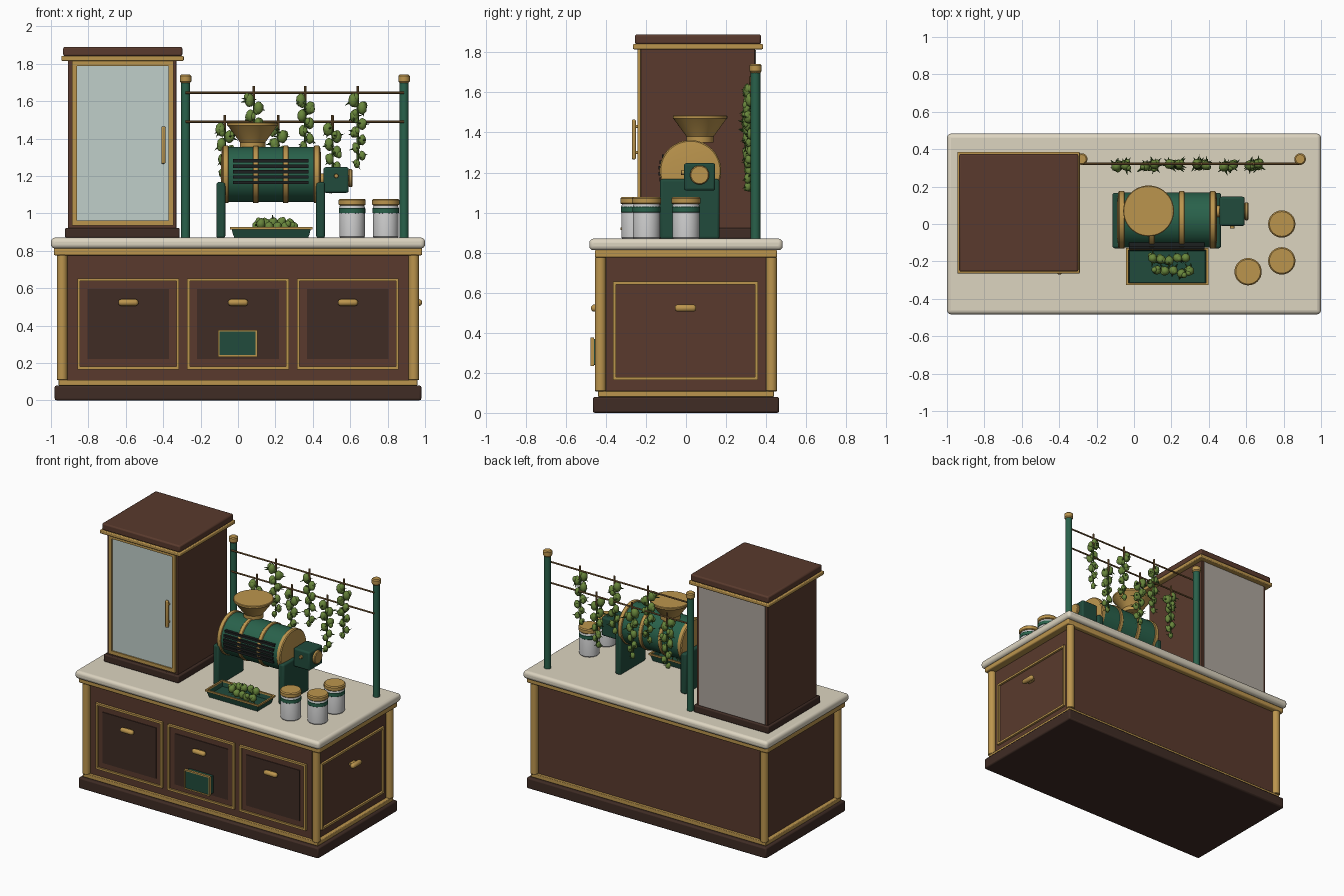
import bpy, bmesh, math, random
from mathutils import Matrix, Vector

if "Cube" in bpy.data.objects:
    bpy.data.objects.remove(bpy.data.objects["Cube"])

random.seed(4)

def mat(name, r, g, b):
    m = bpy.data.materials.new(name)
    m.diffuse_color = (r, g, b, 1)
    m.use_nodes = True
    m.node_tree.nodes["Principled BSDF"].inputs["Base Color"].default_value = m.diffuse_color
    return m

WOOD = mat("wood", .10, .042, .026)
DARK = mat("dark_wood", .05, .025, .018)
BRASS = mat("brass", .50, .30, .075)
GREEN = mat("green_enamel", .022, .12, .07)
DEEP = mat("deep_green", .015, .07, .045)
STONE = mat("stone", .72, .66, .53)
GLASS = mat("glass", .53, .62, .59)
LINER = mat("liner", .42, .38, .34)
WHITE = mat("jar_white", .75, .76, .77)
BLACK = mat("vent_black", .012, .014, .014)
LEAF = mat("leaf", .14, .24, .045)
LEAF_DARK = mat("leaf_dark", .06, .13, .025)
WIRE = mat("wire", .22, .12, .04)

def finish(name, bm, mats, bevel=0, segs=2, smooth=True):
    me = bpy.data.meshes.new(name)
    bmesh.ops.recalc_face_normals(bm, faces=bm.faces)
    bm.to_mesh(me)
    bm.free()
    ob = bpy.data.objects.new(name, me)
    bpy.context.collection.objects.link(ob)
    for m in mats:
        me.materials.append(m)
    if bevel:
        b = ob.modifiers.new("bevel", 'BEVEL')
        b.width, b.segments = bevel, segs
    if smooth:
        bpy.ops.object.select_all(action='DESELECT')
        ob.select_set(True)
        bpy.context.view_layer.objects.active = ob
        bpy.ops.object.shade_smooth_by_angle(angle=math.radians(35))
    return ob

def add_box(bm, x0, x1, y0, y1, z0, z1):
    m = Matrix.Translation(((x0 + x1) / 2, (y0 + y1) / 2, (z0 + z1) / 2)) @ \
        Matrix.Diagonal((x1 - x0, y1 - y0, z1 - z0, 1))
    bmesh.ops.create_cube(bm, size=1, matrix=m)

def box(name, m, x0, x1, y0, y1, z0, z1, bevel=.004, segs=2):
    bm = bmesh.new()
    add_box(bm, x0, x1, y0, y1, z0, z1)
    return finish(name, bm, [m], bevel, segs, bevel > 0)

def lathe(name, m, profile, origin, axis='Z', n=32):
    """Closed solid of revolution; profile is (radius, distance along axis)."""
    bm = bmesh.new()
    rings = [[bm.verts.new((r * math.cos(2 * math.pi * i / n), r * math.sin(2 * math.pi * i / n), h))
              for i in range(n)] for r, h in profile]
    for a, b in zip(rings, rings[1:]):
        for i in range(n):
            bm.faces.new((a[i], a[(i + 1) % n], b[(i + 1) % n], b[i]))
    bm.faces.new(rings[0])
    bm.faces.new(rings[-1])
    rot = {'Z': Matrix(), 'X': Matrix.Rotation(math.pi / 2, 4, 'Y'),
           'Y': Matrix.Rotation(math.pi / 2, 4, 'X')}[axis]
    bm.transform(Matrix.Translation(origin) @ rot)
    return finish(name, bm, [m])

def rod(name, m, r, length, origin, axis='Z', c=.003, n=24):
    return lathe(name, m, [(r - c, 0), (r, c), (r, length - c), (r - c, length)], origin, axis, n)

def frame(name, m, u0, u1, z0, z1, d0, d1, t, side=False):
    """Rectangular border on a front (x,z) or side (y,z) face."""
    bm = bmesh.new()
    for a, b, c, d in ((u0, u1, z0, z0 + t), (u0, u1, z1 - t, z1),
                       (u0, u0 + t, z0 + t, z1 - t), (u1 - t, u1, z0 + t, z1 - t)):
        add_box(bm, *((d0, d1, a, b, c, d) if side else (a, b, d0, d1, c, d)))
    return finish(name, bm, [m], smooth=False)

def pull(name, origin, axis):
    c = .018
    return lathe(name, BRASS, [(.006, 0), (.014, .005), (c, .014), (c, .093), (.014, .102), (.006, .107)],
                 origin, axis, 20)

# Counter carcass
box("plinth", DARK, -.98, .98, -.465, .465, 0, .08, .01)
box("counter_body", WOOD, -.93, .93, -.42, .42, .07, .80, .003)
box("lower_trim", BRASS, -.96, .96, -.44, .44, .08, .11)
box("upper_trim", BRASS, -.985, .985, -.455, .455, .775, .815, .008)
box("countertop", STONE, -1, 1, -.483, .483, .812, .87, .022, 4)
for sx in (-1, 1):
    for sy in (-1, 1):
        rod("corner_column", BRASS, .028, .67, (sx * .94, sy * .427, .108))

# Front doors
for cx in (-.587, 0, .587):
    frame("door_frame", BRASS, cx - .272, cx + .272, .165, .652, -.438, -.415, .015)
    box("door_panel", WOOD, cx - .257, cx + .257, -.426, -.41, .18, .637, 0)
    box("door_inset", DARK, cx - .218, cx + .218, -.431, -.42, .22, .595, 0)
    pull("door_pull", (cx - .053, -.457, .523), 'X')
    box("pull_mount", BRASS, cx - .03, cx + .03, -.455, -.42, .515, .531, 0)
box("plaque", DEEP, -.10, .10, -.474, -.42, .24, .37, .003)
frame("plaque_border", BRASS, -.107, .103, .233, .377, -.478, -.46, .009)

# Side door
frame("side_frame", BRASS, -.365, .36, .165, .655, .925, .945, .015, True)
pull("side_pull", (.967, .051, .523), 'Y')
box("side_pull_mount", BRASS, .925, .967, -.03, .025, .515, .531, 0)

# Tall cabinet
box("cabinet_base", DARK, -.925, -.312, -.25, .36, .868, .922, .008)
box("cabinet_body", WOOD, -.91, -.33, -.228, .345, .91, 1.825, .004)
box("cabinet_cornice", BRASS, -.945, -.29, -.265, .385, 1.815, 1.842, .006)
box("cabinet_top", WOOD, -.935, -.298, -.255, .375, 1.84, 1.89, .01)
frame("glass_frame", BRASS, -.888, -.345, .935, 1.815, -.243, -.222, .026)
box("glass_door", GLASS, -.865, -.368, -.234, -.222, .958, 1.795, 0)
box("cabinet_back", LINER, -.89, -.35, .335, .349, .925, 1.812, 0)
box("cabinet_handle", BRASS, -.41, -.387, -.27, -.25, 1.265, 1.465, .008, 3)
for z in (1.30, 1.43):
    rod("handle_mount", BRASS, .008, .04, (-.398, -.22, z), 'Y')

# Drying rack
for x in (-.28, .888):
    rod("rack_post", GREEN, .024, .84, (x, .347, .868))
    lathe("post_cap", BRASS, [(.024, 0), (.031, .008), (.031, .036), (.024, .043)], (x, .347, 1.698))
for z in (1.645, 1.49):
    rod("rack_wire", WIRE, .006, 1.168, (-.28, .322, z), 'X', .001, 10)

def add_bud(bm, p, r, stretch=1.2, leaves=3):
    """Knobbly bud with small pointed leaves."""
    for k in range(4):
        off = Vector((random.uniform(-.5, .5), random.uniform(-.5, .5), random.uniform(-.6, .6))) * (r if k else 0)
        s = r * (1 if k == 0 else .65)
        bmesh.ops.create_icosphere(bm, subdivisions=2, radius=s, matrix=Matrix.Translation(p + off)
                                   @ Matrix.Diagonal((.85, .85, stretch, 1)))
    for k in range(leaves):
        d = Vector((random.uniform(-1, 1), random.uniform(-1, 1), random.uniform(-.9, .3))).normalized()
        before = set(bm.faces)
        bmesh.ops.create_cone(bm, cap_ends=True, segments=4, radius1=r * .28, radius2=0, depth=r * 1.3,
                              matrix=Matrix.Translation(p + d * r * 1.15) @ d.to_track_quat('Z', 'Y').to_matrix().to_4x4())
        for f in bm.faces:
            if f not in before:
                f.material_index = 1

def bunch(x, top, length):
    rod("bunch_hook", WIRE, .007, .10, (x, .322, top - .065), 'Z', .001, 8)
    rod("bunch_stem", LEAF_DARK, .006, length - .07, (x, .318, top - length + .03), 'Z', .001, 6)
    bm = bmesh.new()
    n = 9
    for i in range(n):
        t = i / (n - 1)
        r = .031 - .011 * t
        sway = .024 * (1 if i % 2 else -1) * (1 - .4 * t)
        p = Vector((x + sway + .01 * t, .316 + random.uniform(-.012, .008), top - .04 - t * (length - .07)))
        add_bud(bm, p, r)
    finish("hanging_bunch", bm, [LEAF, LEAF_DARK])

for x, top, length in ((.085, 1.645, .40), (.36, 1.645, .40), (.64, 1.645, .41),
                       (-.07, 1.49, .39), (.215, 1.49, .39), (.505, 1.49, .39)):
    bunch(x, top, length)

# Drum mill
AX = (.022, 1.208)
for x in (-.115, .418):
    box("drum_leg", DEEP, x, x + .047, -.13, .167, .868, 1.167, .012, 3)
rod("drum", GREEN, .147, .50, (-.075, *AX), 'X', .003, 48)
for x in (.08, .24):
    rod("drum_band", BRASS, .154, .03, (x, *AX), 'X', .004, 48)
lathe("drum_end_left", BRASS, [(.10, -.012), (.148, -.006), (.154, 0), (.154, .025), (.148, .028)],
      (-.078, *AX), 'X', 48)
lathe("drum_end_right", BRASS, [(.148, 0), (.154, .004), (.154, .028), (.148, .034), (.10, .04)],
      (.405, *AX), 'X', 48)
for i in range(5):
    z = 1.165 + .029 * i
    y = AX[0] - math.sqrt(.152 ** 2 - (z - AX[1]) ** 2)
    box("drum_vent", BLACK, -.027, .378, y - .008, y + .03, z - .009, z + .009, 0)
lathe("hopper", BRASS, [(.068, 0), (.068, .03), (.13, .115), (.136, .12), (.136, .132), (.132, .135)],
      (.078, .07, 1.35), 'Z', 48)

# Motor
rod("motor_shaft", BRASS, .03, .06, (.42, .068, 1.182), 'X')
box("motor_box", DEEP, .457, .592, -.01, .146, 1.11, 1.247, .012, 3)
rod("motor_knob", BRASS, .048, .022, (.59, .068, 1.188), 'X', .005)
rod("motor_button", BRASS, .012, .02, (.525, -.005, 1.20), 'Y', .002, 16)

# Collecting tray: tapered walls with an open top
bm = bmesh.new()
add_box(bm, -.035, .39, -.32, -.135, .869, .92)
for v in bm.verts:
    if v.co.z < .9:
        v.co.x += .015 if v.co.x < .1 else -.015
        v.co.y += .012 if v.co.y < -.2 else -.012
top = [f for f in bm.faces if all(v.co.z > .9 for v in f.verts)]
bmesh.ops.inset_region(bm, faces=top, thickness=.012)
bmesh.ops.translate(bm, verts=top[0].verts, vec=(0, 0, -.035))
finish("tray", bm, [DEEP], smooth=False)
bm = bmesh.new()
for a in ((-.042, .397, -.327, -.315), (-.042, .397, -.14, -.128),
          (-.042, -.03, -.315, -.14), (.385, .397, -.315, -.14)):
    add_box(bm, *a, .914, .926)
finish("tray_rim", bm, [BRASS], smooth=False)
bm = bmesh.new()
for i in range(10):
    p = Vector((.10 + .022 * i, -.19 - .07 * (i % 2) + random.uniform(-.015, .015),
                random.uniform(.925, .955)))
    add_bud(bm, p, .029, 1)
finish("tray_buds", bm, [LEAF, LEAF_DARK])

# Jars
for x, y in ((.61, -.255), (.79, -.197), (.79, 0)):
    o = (x, y, .868)
    lathe("jar", WHITE, [(.062, 0), (.068, .008), (.068, .165), (.062, .18)], o)
    rod("jar_band", GREEN, .0705, .03, (x, y, 1.0))
    lathe("jar_lid", BRASS, [(.068, 0), (.073, .005), (.073, .027), (.066, .034)], (x, y, 1.043))
